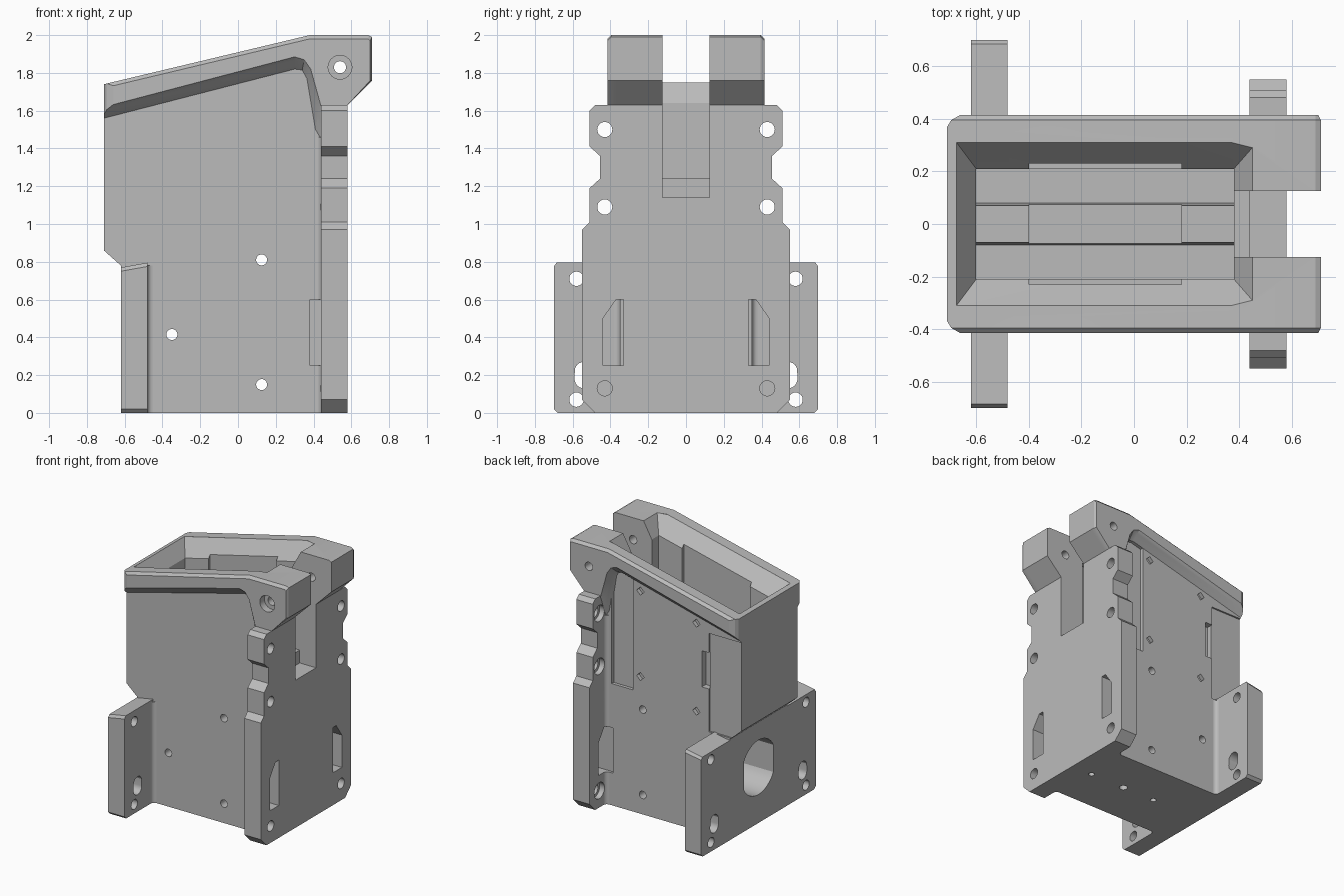
import bpy, bmesh
from math import cos, sin, pi
from mathutils import Vector

default_cube = bpy.data.objects.get("Cube")
if default_cube:
    bpy.data.objects.remove(default_cube)

grey = bpy.data.materials.new("plain_grey")
grey.use_nodes = True
colour = (0.5, 0.5, 0.5, 1)
grey.diffuse_color = colour
grey.node_tree.nodes["Principled BSDF"].inputs["Base Color"].default_value = colour


def place(axis, across, up, along):
    """Point from a two-dimensional profile and a depth along an axis."""
    return {"x": (along, across, up), "y": (across, along, up), "z": (across, up, along)}[axis]


def finish(name, bm):
    bmesh.ops.recalc_face_normals(bm, faces=bm.faces[:])
    mesh = bpy.data.meshes.new(name)
    bm.to_mesh(mesh)
    bm.free()
    mesh.materials.append(grey)
    obj = bpy.data.objects.new(name, mesh)
    bpy.context.collection.objects.link(obj)
    return obj


def loft(name, axis, stations):
    """Skin matching profiles; each station is (depth, profile)."""
    bm = bmesh.new()
    rings = [[bm.verts.new(place(axis, a, b, depth)) for a, b in profile]
             for depth, profile in stations]
    for first, second in zip(rings, rings[1:]):
        for i in range(len(first)):
            j = (i + 1) % len(first)
            bm.faces.new((first[i], first[j], second[j], second[i]))
    bm.faces.new(rings[0])
    bm.faces.new(rings[-1])
    return finish(name, bm)


def prism(name, axis, profile, low, high):
    return loft(name, axis, [(low, profile), (high, profile)])


def rect(a, b, c, d):
    return [(a, c), (b, c), (b, d), (a, d)]


def disc(a, b, radius, sides=24):
    return [(a + radius * cos(2 * pi * i / sides), b + radius * sin(2 * pi * i / sides))
            for i in range(sides)]


def mirrored(half):
    """Close a right-hand half outline, listed bottom to top, about zero."""
    return half + [(-a, b) for a, b in reversed(half)]


cutters = {}


def cut(targets, axis, profile, low, high):
    cutter = prism("cutter", axis, profile, low, high)
    cutter.hide_render = True
    for target in targets:
        cutters.setdefault(target, []).append(cutter)
    return cutter


WALL = 0.35
RIM = 0.415

# Body under the overhanging rim
inner_lip = [(0.44, 1.45), (0.41, 1.5), (0.365, 1.77), (0.34, 1.815), (0.3, 1.82), (-0.71, 1.56)]
outer_lip = [(0.44, 1.62), (0.435, 1.64), (0.385, 1.82), (0.35, 1.87), (0.3, 1.885), (-0.71, 1.62)]
body = prism("body", "y", [(-0.62, 0), (0.44, 0)] + inner_lip + [(-0.71, 0.86), (-0.62, 0.78)],
             -WALL, WALL)


# Rim with chamfered top, sloping underside, rounded end corners and ears
def rim_profile(lip_blend, drop, pull):
    lip = [(a + (c - a) * lip_blend, b + (d - b) * lip_blend)
           for (a, b), (c, d) in zip(inner_lip, outer_lip)]
    lip[-1] = (lip[-1][0] + pull, lip[-1][1] + pull * 0.25)
    return [(-0.71 + pull, 1.74 - drop + pull * 0.24), (0.38, 2 - drop), (0.69, 2 - drop),
            (0.71 - drop / 2, 1.99 - drop), (0.71 - drop / 2, 1.76), (0.58, 1.63), (0.44, 1.63)] + lip


half_rim = [(RIM, rim_profile(1, 0.02, 0.05)), (0.395, rim_profile(0.7, 0, 0.015)),
            (0.37, rim_profile(0.3, 0, 0)), (WALL, rim_profile(0, 0, 0))]
rim = loft("rim_with_ears", "y", half_rim + [(-y, p) for y, p in reversed(half_rim)])

# Stepped mounting plate
plate_edge = [(0.48, 0), (0.55, 0.07), (0.55, 0.97), (0.51, 1.01), (0.51, 1.19), (0.455, 1.24),
              (0.455, 1.36), (0.51, 1.41), (0.51, 1.6), (0.48, 1.63)]
mounting_plate = prism("mounting_plate", "x", mirrored(plate_edge), 0.44, 0.58)

# Low wide flange, its top sloping down outwards
flange = prism("flange", "x", mirrored([(0.68, 0), (0.7, 0.02), (0.7, 0.775), (0.685, 0.795)]),
               -0.62, -0.48)
for vert in flange.data.vertices:
    if vert.co.z > 0.7 and vert.co.x < -0.5:
        vert.co.z -= 0.025

# Fillets where the plates meet the body
fillets = []
for side in (-1, 1):
    for x, direction, top, size in ((0.44, -1, 1.46, 0.03), (-0.48, 1, 0.78, 0.03)):
        arc = [(x + direction * size * (1 - sin(t * pi / 12)),
                side * (WALL + size * (1 - cos(t * pi / 12)))) for t in range(7)]
        fillets.append(prism("fillet", "z", [(x, side * WALL)] + arc, 0, top))

everything = ("body", "rim_with_ears")

# Well with a raised floor ridge and shallow side pockets
cut(everything, "x", mirrored([(0.07, 1), (0.08, 0.9), (0.21, 0.9), (0.21, 2.3)]), -0.6, 0.38)
cut(everything, "z", rect(-0.4, 0.18, -0.23, 0.23), 0.95, 2.3)

# Funnel mouth
bm = bmesh.new()
for side in (-1, 1):
    for x, y, z in ((-0.6, 0.21, 1.64), (0.38, 0.21, 1.874)):
        bm.verts.new((x, side * y, z))
    for x, y, z in ((-0.675, 0.31, 1.748), (0.37, 0.31, 1.998), (0.45, 0.29, 2)):
        for lift in (0, 0.3):
            bm.verts.new((x, side * y, z + lift))
bmesh.ops.convex_hull(bm, input=bm.verts[:])
funnel = finish("cutter", bm)
cutters["rim_with_ears"].append(funnel)
cutters["body"].append(funnel)

# Slot between the ears
cut(("mounting_plate", "rim_with_ears"), "y", rect(0.44, 0.8, 1.14, 2.2), -0.125, 0.125)
cut(everything, "y", rect(0.3, 0.5, 1.24, 2.2), -0.125, 0.125)

# Mounting plate screw holes, rear counterbores and latch slots
for side in (-1, 1):
    for z in (0.13, 1.09, 1.5):
        cut(("mounting_plate",), "x", disc(side * 0.43, z, 0.04), 0.3, 0.7)
        cut(("mounting_plate", "fillet"), "x", disc(side * 0.43, z, 0.062), 0.38, 0.48)
    latch = [(0.33, 0.25), (0.44, 0.25), (0.44, 0.5), (0.37, 0.6), (0.33, 0.6)]
    cut(("mounting_plate", "body", "fillet"), "x", [(side * y, z) for y, z in latch], 0.38, 0.7)

    # Flange screw holes and oblong openings
    for z in (0.07, 0.71):
        cut(("flange",), "x", disc(side * 0.58, z, 0.038), -0.8, -0.3)
    oblong = [(y, z + (0.02 if z > 0.2 else -0.02)) for y, z in disc(0.54, 0.2, 0.05)]
    cut(("flange",), "x", [(side * y, z) for y, z in oblong], -0.8, -0.3)

# Flat-sided bore in the flange
bore = [(max(-0.18, min(0.18, y)), z) for y, z in disc(0, 0.43, 0.21, 48)]
cut(("flange", "body"), "x", bore, -0.8, -0.3)

# Cross pins, base holes and hinge hole
for x, z in ((0.125, 0.81), (-0.35, 0.415), (0.125, 0.15)):
    cut(("body",), "y", disc(x, z, 0.029), -0.6, 0.6)
for x, radius in ((0.4, 0.022), (0.1, 0.03), (-0.18, 0.022)):
    cut(("body",), "z", disc(x, 0, radius), -0.1, 0.15)
cut(("rim_with_ears",), "y", disc(0.54, 1.83, 0.032), -0.6, 0.6)
cut(("rim_with_ears",), "y", disc(0.54, 1.83, 0.063), -0.6, -0.36)

# Left wall details: stepped end, channel, notch and tilted pockets
cut(("body",), "y", rect(-0.8, -0.44, 0.79, 1.55), 0.337, 0.5)
cut(("body",), "y", rect(0.21, 0.39, 0.94, 1.85), 0.325, 0.5)
cut(("body",), "y", rect(-0.44, -0.38, 1.12, 1.4), 0.3, 0.5)
for x, z in ((0.145, 1.06), (0.145, 1.72), (-0.334, 0.92), (-0.334, 1.6)):
    cut(("body",), "y", disc(x, z, 0.032, 4), 0.32, 0.5)


# Carve every part, then discard the cutters
def carve(obj, tools):
    for tool in tools:
        modifier = obj.modifiers.new("carve", "BOOLEAN")
        modifier.operation = "DIFFERENCE"
        modifier.solver = "EXACT"
        modifier.object = tool
    bpy.context.view_layer.update()
    graph = bpy.context.evaluated_depsgraph_get()
    carved = bpy.data.meshes.new_from_object(obj.evaluated_get(graph))
    obj.modifiers.clear()
    obj.data = carved


for part in [body, rim, mounting_plate, flange] + fillets:
    carve(part, cutters.get(part.name.split(".")[0], []))
for tool in {tool for tools in cutters.values() for tool in tools}:
    bpy.data.objects.remove(tool)

# Smooth the round holes and keep hard edges
for part in [body, rim, mounting_plate, flange] + fillets:
    bpy.ops.object.select_all(action="DESELECT")
    part.select_set(True)
    bpy.context.view_layer.objects.active = part
    bpy.ops.object.shade_smooth_by_angle(angle=pi / 9)
